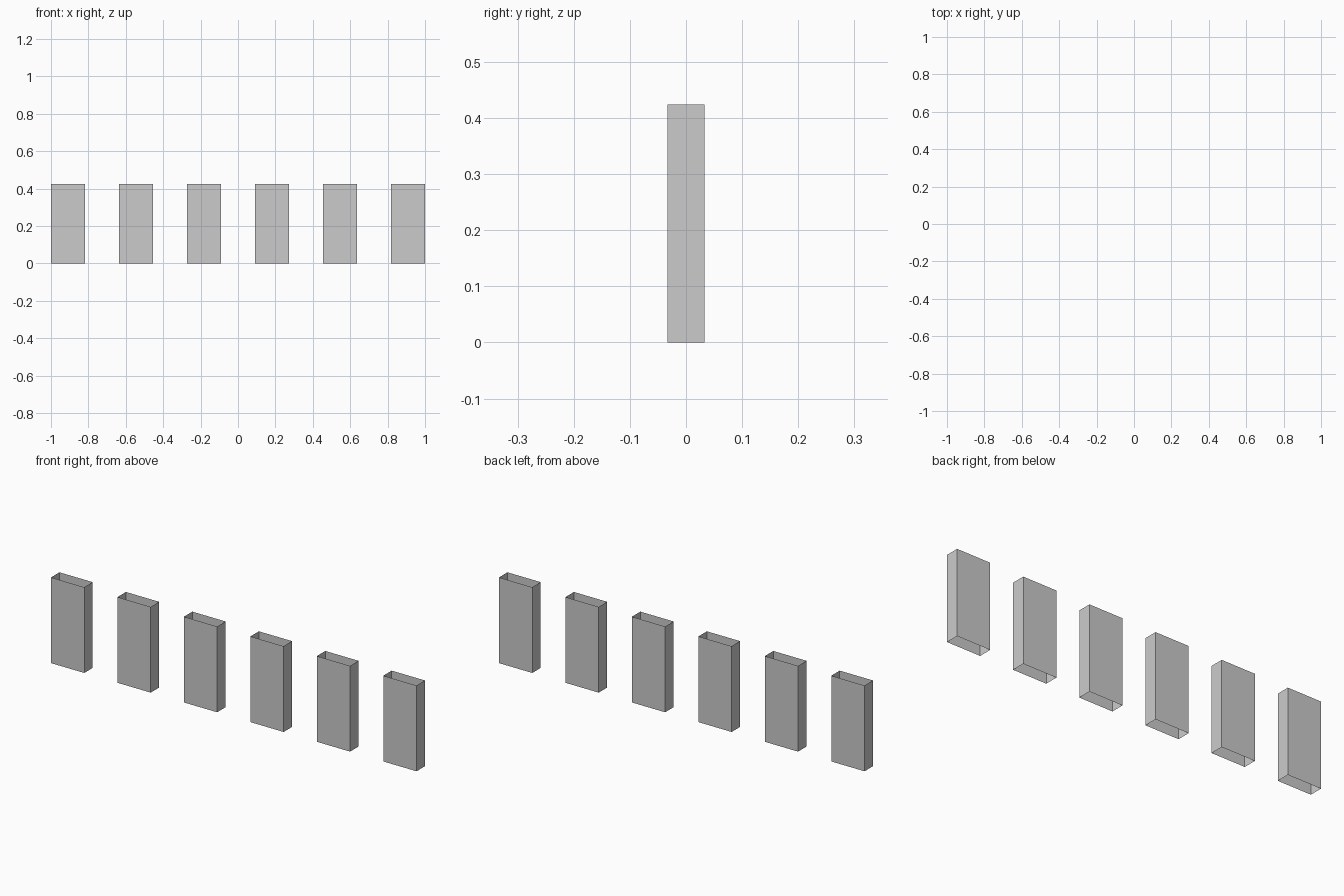
import bpy
import bmesh

if "Cube" in bpy.data.objects:
    bpy.data.objects.remove(bpy.data.objects["Cube"])

COUNT = 6
WIDTH = 2 / 11          # gaps are as wide as the sleeves
DEPTH = 0.066
HEIGHT = 0.424


def open_sleeve(name, x):
    """Thin rectangular sleeve, open at top and bottom."""
    bm = bmesh.new()
    bmesh.ops.create_cube(bm, size=1)
    bm.normal_update()
    caps = [f for f in bm.faces if abs(f.normal.z) > 0.5]
    bmesh.ops.delete(bm, geom=caps, context='FACES_ONLY')
    bmesh.ops.scale(bm, vec=(WIDTH, DEPTH, HEIGHT), verts=bm.verts)
    bmesh.ops.translate(bm, vec=(0, 0, HEIGHT / 2), verts=bm.verts)
    mesh = bpy.data.meshes.new(name)
    bm.to_mesh(mesh)
    bm.free()
    obj = bpy.data.objects.new(name, mesh)
    obj.location.x = x
    bpy.context.collection.objects.link(obj)


# Row of evenly spaced sleeves
for i in range(COUNT):
    open_sleeve(f"sleeve_{i + 1}", (i - (COUNT - 1) / 2) * 2 * WIDTH)
